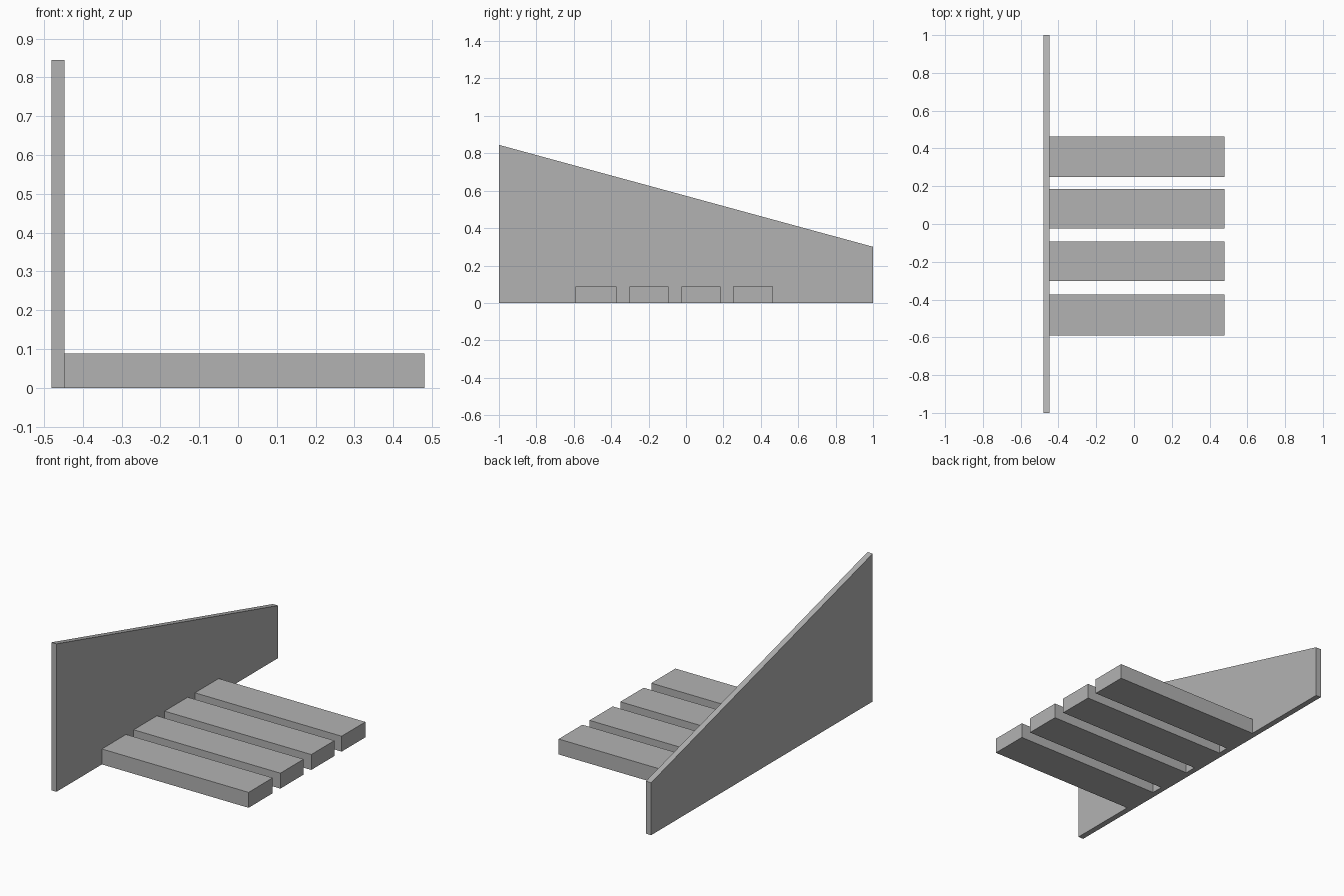
import bpy, bmesh

cube = bpy.data.objects.get("Cube")
if cube:
    bpy.data.objects.remove(cube, do_unlink=True)

grey = bpy.data.materials.new("plain_grey")
grey.use_nodes = True
colour = (0.448, 0.448, 0.448, 1)
grey.diffuse_color = colour
grey.node_tree.nodes["Principled BSDF"].inputs["Base Color"].default_value = colour


def extrude_profile(name, profile, x0, x1):
    """Solid made by extruding a (y, z) outline from x0 to x1."""
    bm = bmesh.new()
    face = bm.faces.new([bm.verts.new((x0, y, z)) for y, z in profile])
    result = bmesh.ops.extrude_face_region(bm, geom=[face])
    moved = [v for v in result["geom"] if isinstance(v, bmesh.types.BMVert)]
    bmesh.ops.translate(bm, verts=moved, vec=(x1 - x0, 0, 0))
    bmesh.ops.recalc_face_normals(bm, faces=bm.faces)
    mesh = bpy.data.meshes.new(name)
    bm.to_mesh(mesh)
    bm.free()
    mesh.materials.append(grey)
    obj = bpy.data.objects.new(name, mesh)
    bpy.context.collection.objects.link(obj)


# Upright side panel with a sloping top edge
outer, inner, far = -0.48, -0.447, 0.48
extrude_profile("side_panel", [(-1, 0), (1, 0), (1, 0.3), (-1, 0.845)], outer, inner)

# Row of flat slats standing out from the panel
height = 0.088
slats = [(-0.59, -0.372), (-0.303, -0.093), (-0.024, 0.185), (0.25, 0.464)]
for i, (y0, y1) in enumerate(slats, 1):
    extrude_profile(f"slat_{i}", [(y0, 0), (y1, 0), (y1, height), (y0, height)], inner, far)
